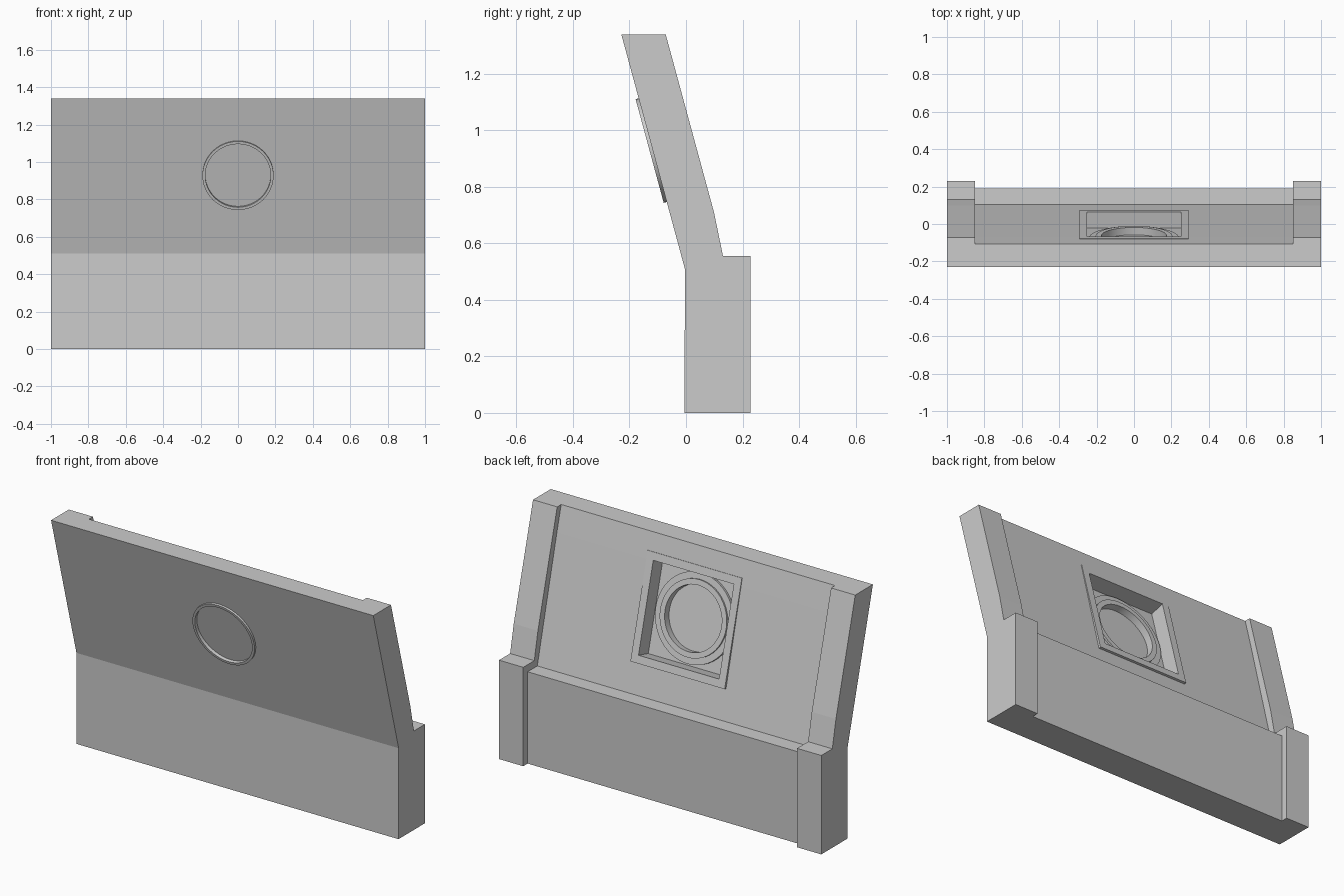
import bpy, bmesh, math
from mathutils import Matrix

if "Cube" in bpy.data.objects:
    bpy.data.objects.remove(bpy.data.objects["Cube"])

TILT = math.atan(0.271)
# Window axis frame: origin on the sloped front face, local z points out of the back
WINDOW = Matrix.Translation((0, -0.117, 0.93)) @ Matrix.Rotation(TILT - math.pi / 2, 4, 'X')


def finish(name, bm, matrix=None):
    bmesh.ops.recalc_face_normals(bm, faces=bm.faces)
    mesh = bpy.data.meshes.new(name)
    bm.to_mesh(mesh)
    bm.free()
    ob = bpy.data.objects.new(name, mesh)
    bpy.context.collection.objects.link(ob)
    if matrix:
        mesh.transform(matrix)
    return ob


def extrude_profile(name, pts, half):
    """Extrude a (y, z) outline across x."""
    bm = bmesh.new()
    face = bm.faces.new([bm.verts.new((-half, y, z)) for y, z in pts])
    ext = bmesh.ops.extrude_face_region(bm, geom=[face])['geom']
    bmesh.ops.translate(bm, vec=(2 * half, 0, 0),
                        verts=[v for v in ext if isinstance(v, bmesh.types.BMVert)])
    return finish(name, bm)


def ring(name, section, sides, turn=0.0):
    """Sweep a closed (radius, depth) section around the window axis."""
    bm = bmesh.new()
    loops = []
    for i in range(sides):
        a = turn + 2 * math.pi * i / sides
        loops.append([bm.verts.new((r * math.cos(a), r * math.sin(a), d)) for r, d in section])
    n = len(section)
    for i in range(sides):
        a, b = loops[i], loops[(i + 1) % sides]
        for j in range(n):
            k = (j + 1) % n
            bm.faces.new((a[j], b[j], b[k], a[k]))
    return finish(name, bm, WINDOW)


def plug(name, radius, d0, d1, sides, turn=0.0):
    bm = bmesh.new()
    m = Matrix.Translation((0, 0, (d0 + d1) / 2)) @ Matrix.Rotation(turn, 4, 'Z')
    bmesh.ops.create_cone(bm, cap_ends=True, segments=sides, radius1=radius,
                          radius2=radius, depth=d1 - d0, matrix=m)
    return finish(name, bm, WINDOW)


def select(ob):
    bpy.ops.object.select_all(action='DESELECT')
    bpy.context.view_layer.objects.active = ob
    ob.select_set(True)


def cut(ob, cutter):
    cutter.hide_render = True
    mod = ob.modifiers.new("cut", 'BOOLEAN')
    mod.operation = 'DIFFERENCE'
    mod.solver = 'EXACT'
    mod.object = cutter
    select(ob)
    bpy.ops.object.modifier_apply(modifier=mod.name)
    bpy.data.objects.remove(cutter)


# Wall panel: full-width outline with the thick end posts
wall = extrude_profile("wall_panel", [
    (-0.005, 0), (0.229, 0), (0.229, 0.555), (0.131, 0.555), (0.099, 0.71),
    (-0.072, 1.34), (-0.229, 1.34), (-0.004, 0.51)], 1.0)

# Recess between the posts, leaving a low ledge and a thinner sloped panel
cut(wall, extrude_profile("recess_cutter", [
    (0.19, -0.1), (0.19, 0.515), (0.104, 0.515), (-0.07, 1.2),
    (-0.1346, 1.44), (0.4, 1.44), (0.4, -0.1)], 0.85))

# Square pocket in the back and round opening in the front
Q = math.pi / 4
S = math.sqrt(2)
cut(wall, plug("pocket_cutter", 0.25 * S, 0.03, 0.25, 4, Q))
cut(wall, plug("hole_cutter", 0.182, -0.1, 0.06, 48))

# Raised square frame on the back
ring("window_frame", [(0.25 * S, 0.08), (0.2925 * S, 0.08),
                      (0.2925 * S, 0.12), (0.25 * S, 0.12)], 4, Q)

# Porthole: flange, tube and glass
parts = [
    ring("porthole_flange", [(0.19, 0.025), (0.24, 0.025), (0.24, 0.045), (0.19, 0.045)], 48),
    ring("porthole_tube", [(0.175, -0.012), (0.19, -0.012), (0.19, 0.03), (0.205, 0.03),
                           (0.205, 0.055), (0.175, 0.055)], 48),
    plug("porthole_glass", 0.178, 0.006, 0.014, 48),
]
for p in parts:
    select(p)
    bpy.ops.object.shade_smooth_by_angle(angle=math.radians(30))
